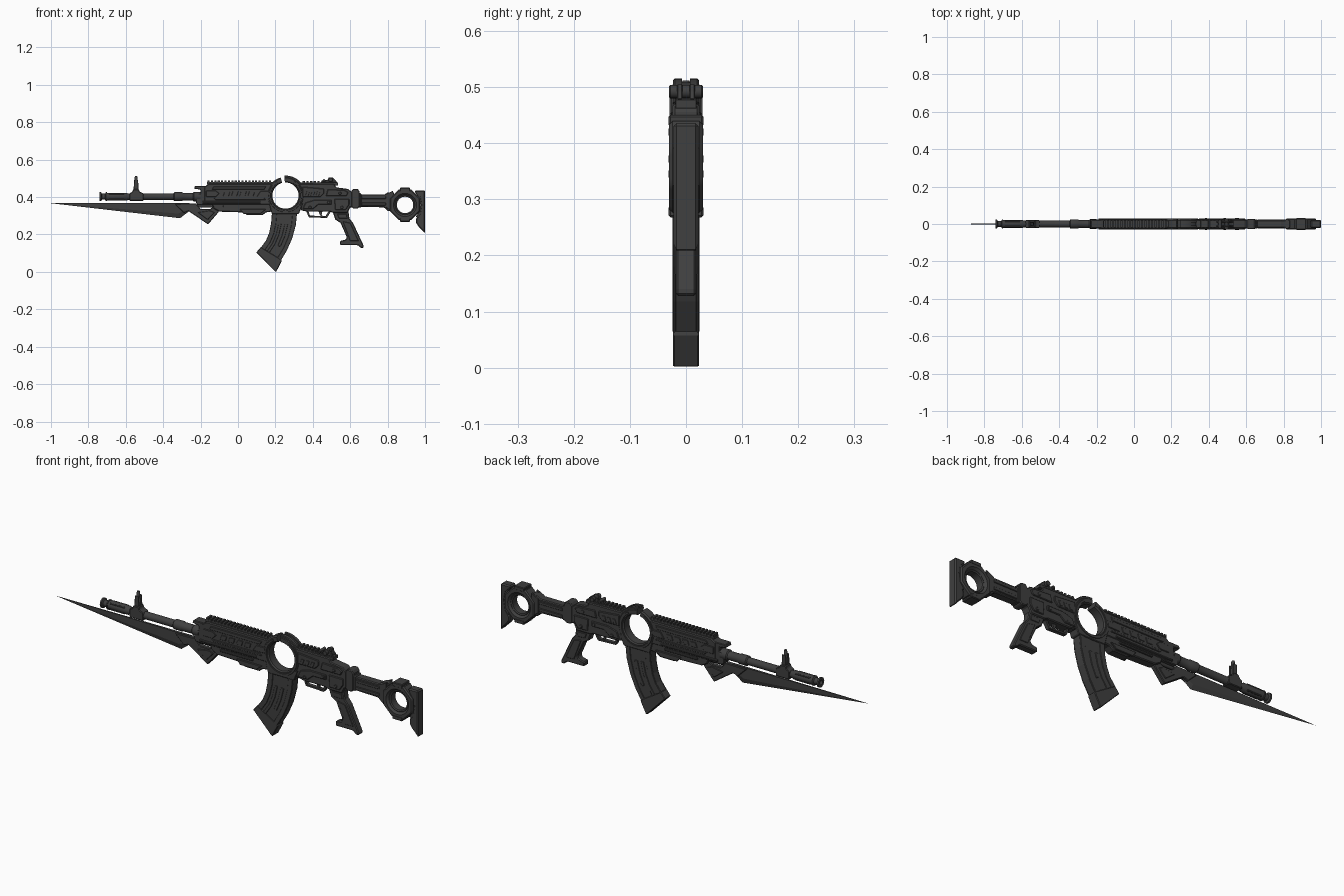
import bpy, bmesh
from math import sin, cos, pi, radians

dark = bpy.data.materials.new("dark_metal")
dark.diffuse_color = (0.05, 0.05, 0.05, 1)


def finish(name, bm, bevel=0, smooth=False):
    bmesh.ops.remove_doubles(bm, verts=bm.verts, dist=1e-5)
    bmesh.ops.recalc_face_normals(bm, faces=bm.faces)
    me = bpy.data.meshes.new(name)
    bm.to_mesh(me)
    bm.free()
    me.materials.append(dark)
    ob = bpy.data.objects.new(name, me)
    bpy.context.collection.objects.link(ob)
    if bevel:
        m = ob.modifiers.new("edge", "BEVEL")
        m.width, m.segments, m.limit_method, m.angle_limit = bevel, 1, "ANGLE", radians(40)
    if smooth:
        bpy.ops.object.select_all(action="DESELECT")
        ob.select_set(True)
        bpy.context.view_layer.objects.active = ob
        bpy.ops.object.shade_smooth_by_angle(angle=radians(35))
    return ob


def prisms(name, outlines, y1, y0=None, bevel=0.0):
    """Extrude x-z outlines; with y0 given, a copy sits on each side."""
    bm = bmesh.new()
    for pts in outlines:
        for a, b in ([(-y1, y1)] if y0 is None else [(y0, y1), (-y1, -y0)]):
            A = [bm.verts.new((x, a, z)) for x, z in pts]
            B = [bm.verts.new((x, b, z)) for x, z in pts]
            bm.faces.new(A)
            bm.faces.new(B[::-1])
            for i in range(len(pts)):
                j = (i + 1) % len(pts)
                bm.faces.new((A[i], A[j], B[j], B[i]))
    return finish(name, bm, bevel)


def rect(x0, x1, z0, z1, s=0.0):
    return [(x0, z0), (x1, z0), (x1 + s, z1), (x0 + s, z1)]


def lathe(name, prof, c, axis="x", n=24, a0=0, a1=360, octagon=None):
    """Spin a closed (radius, offset) profile about an axis."""
    bm = bmesh.new()
    full = a1 - a0 >= 360
    rows = []
    for i in range(n if full else n + 1):
        t = radians(a0 + (a1 - a0) * i / n)
        row = []
        for r, a in prof:
            if octagon and r >= octagon:
                r *= cos(pi / 8) / cos((t + pi / 8) % (pi / 4) - pi / 8)
            u, v = r * cos(t), r * sin(t)
            p = {"x": (a, u, v), "y": (u, a, v), "z": (u, v, a)}[axis]
            row.append(bm.verts.new([p[k] + c[k] for k in range(3)]))
        rows.append(row)
    for i in range(n):
        A, B = rows[i], rows[(i + 1) % len(rows)]
        for k in range(len(prof)):
            j = (k + 1) % len(prof)
            bm.faces.new((A[k], A[j], B[j], B[k]))
    if not full:
        bm.faces.new(rows[0])
        bm.faces.new(rows[-1][::-1])
    return finish(name, bm, smooth=True)


def rod(name, x0, x1, r, y=0, z=0.402, n=20):
    return lathe(name, [(0, x0), (r, x0), (r, x1), (0, x1)], (0, y, z), n=n)


def pin(name, x, z, r, y, n=16):
    return lathe(name, [(0, -y), (r - .002, -y), (r, .002 - y), (r, y - .002), (r - .002, y), (0, y)],
                 (x, 0, z), "y", n)


# blade: flat spine with a ground lower edge
bm = bmesh.new()
tip = bm.verts.new((-1, 0, .367))
edge = [bm.verts.new((x, 0, z)) for x, z in ((-.31, .287), (-.26, .325))]
sides = []
for s in (-1, 1):
    v = [bm.verts.new((x, s * .007, z)) for x, z in ((-.26, .367), (-.26, .338), (-.32, .312))]
    bm.faces.new((tip, v[0], v[1], v[2]))
    bm.faces.new((tip, v[2], edge[0]))
    bm.faces.new((v[2], v[1], edge[1], edge[0]))
    sides.append(v)
bm.faces.new((tip, sides[0][0], sides[1][0]))
bm.faces.new((sides[0][0], sides[0][1], edge[1], sides[1][1], sides[1][0]))
finish("blade", bm)
prisms("blade_holder", [[(-.34, .364), (-.29, .315), (-.265, .325), (-.16, .254), (-.105, .318), (-.09, .35),
                         (-.13, .35), (-.15, .336), (-.2, .336), (-.225, .366)]], .012, bevel=.003)
prisms("blade_holder_plate", [[(-.215, .318), (-.162, .278), (-.125, .318), (-.15, .328)]], .015, .01, .002)
rod("blade_latch", -.22, -.1, .008, z=.352, n=12)

# muzzle and barrel
lathe("muzzle_ring", [(.011, -.74), (.024, -.74), (.024, -.732), (.016, -.728), (.016, -.71), (.024, -.706),
                      (.024, -.70), (.011, -.70)], (0, 0, .402))
rod("barrel_core", -.715, .16, .013)
lathe("barrel_shroud", [(.014, -.705), (.021, -.705), (.021, -.595), (.018, -.59), (.018, -.345), (.024, -.34),
                        (.024, -.3), (.021, -.295), (.021, -.24), (.026, -.235), (.026, -.2), (.014, -.2)], (0, 0, .402))
for i in range(4):
    rod(f"shroud_rib_{i}", -.69, -.61, .004, .02 * cos(pi / 4 + i * pi / 2), .402 + .02 * sin(pi / 4 + i * pi / 2), 8)

# front sight
prisms("front_sight_base", [[(-.58, .38), (-.505, .38), (-.505, .42), (-.525, .428), (-.53, .442), (-.56, .442),
                             (-.565, .428), (-.58, .42)]], .021, bevel=.003)
lathe("front_sight_post", [(0, .43), (.011, .43), (.011, .47), (.008, .475), (.008, .505), (.006, .512), (0, .512)],
      (-.545, 0, 0), "z", 12)
prisms("front_sight_ears", [[(-.558, .44), (-.532, .44), (-.534, .492), (-.556, .492)]], .014, .009, .002)

# handguard
prisms("handguard_front", [[(-.225, .37), (-.215, .357), (-.14, .357), (-.14, .46), (-.23, .46), (-.235, .445),
                            (-.2, .44), (-.2, .42), (-.225, .415)]], .023, bevel=.003)
prisms("handguard_upper", [[(-.18, .375), (-.16, .36), (.17, .36), (.185, .375), (.172, .408), (.2, .472),
                            (-.155, .472), (-.18, .455)]], .025, bevel=.004)
prisms("handguard_lower", [[(-.14, .365), (.2, .365), (.2, .325), (.15, .318), (.13, .303), (.05, .303), (.025, .318),
                            (-.1, .322), (-.13, .338)]], .022, bevel=.004)
prisms("handguard_panels", [rect(-.14, .14, .44, .457, .01), rect(-.12, .15, .385, .396, -.01),
                            rect(-.08, .1, .346, .356), [(.03, .31), (.12, .31), (.15, .335), (.01, .335)],
                            [(-.17, .40), (-.12, .40), (-.1, .42), (-.12, .435), (-.17, .435)],
                            [(.1, .402), (.165, .402), (.17, .432), (.12, .432)]], .029, .02, .002)
prisms("handguard_vents", [rect(-.08 + .044 * i, -.05 + .044 * i, .405, .43, .008) for i in range(4)], .0275, .02, .0015)
rod("left_side_tube", -.19, .12, .006, -.024, .372, 10)
rod("right_side_tube", -.19, .12, .006, .024, .372, 10)
prisms("top_rail", [rect(-.165, .2, .468, .48)], .017)
prisms("top_rail_teeth", [rect(-.163 + .0182 * i, -.152 + .0182 * i, .478, .489) for i in range(19)], .019)

# central open ring, split at the top
C = (.254, 0, .408)
lathe("central_ring", [(.07, -.02), (.075, -.026), (.094, -.026), (.1, -.02), (.1, .02), (.094, .026),
                       (.075, .026), (.07, .02)], C, "y", 56, 105, 453)
for s in (-1, 1):
    lathe("ring_cap_left" if s < 0 else "ring_cap_right",
          [(.08, s * .007), (.107, s * .007), (.107, s * .02), (.104, s * .023), (.08, s * .023)], C, "y", 12, 38, 93)
    lathe("ring_trim_left" if s < 0 else "ring_trim_right",
          [(.078, s * .024), (.09, s * .024), (.088, s * .029), (.08, s * .029)], C, "y", 36, 120, 420)
prisms("magazine_well", [[(.165, .37), (.18, .31), (.325, .31), (.35, .37), (.318, .35), (.285, .33), (.254, .326),
                          (.223, .33), (.19, .35)]], .026, bevel=.003)

# curved magazine
L = [(.182, .325), (.177, .26), (.167, .21), (.15, .168), (.122, .13)]
R = [(.317, .325), (.309, .25), (.29, .18), (.263, .118), (.23, .062)]


def band(f0, f1, lo=0, hi=5):
    mix = lambda f: [tuple(a[k] + (b[k] - a[k]) * f for k in (0, 1)) for a, b in zip(L, R)][lo:hi]
    return mix(f0) + mix(f1)[::-1]


prisms("magazine", [band(0, 1)], .021, bevel=.003)
prisms("magazine_ribs", [band(.0, .2), band(.3, .42, 1), band(.55, .68, 1, 4), band(.82, 1)], .0237, .018, .0015)
prisms("magazine_base", [[(.122, .133), (.098, .104), (.2, 0), (.206, .004), (.235, .06), (.228, .068)]],
       .0235, bevel=.003)

# receiver
prisms("receiver", [[(.335, .33), (.37, .322), (.49, .322), (.51, .315), (.585, .315), (.6, .345), (.66, .345),
                     (.66, .42), (.61, .425), (.59, .443), (.525, .452), (.515, .47), (.33, .472), (.305, .48),
                     (.34, .43)]], .024, bevel=.004)
prisms("receiver_panels", [[(.345, .335), (.40, .335), (.43, .36), (.50, .36), (.50, .385), (.41, .385), (.36, .37)],
                           [(.345, .40), (.44, .40), (.46, .42), (.46, .445), (.345, .455)],
                           [(.47, .405), (.58, .405), (.59, .425), (.57, .437), (.48, .442)],
                           [(.52, .33), (.575, .33), (.595, .36), (.595, .39), (.515, .39)]], .029, .02, .003)
prisms("receiver_slots", [rect(.36 + .028 * i, .376 + .028 * i, .408, .43, .008) for i in range(3)], .0305, .02, .001)
prisms("rear_collar", [[(.605, .35), (.615, .338), (.64, .338), (.65, .35), (.65, .43), (.64, .444), (.615, .444),
                        (.605, .43)]], .027, bevel=.004)
for i, (x, z) in enumerate(((.385, .345), (.485, .372), (.555, .345), (.545, .42))):
    pin(f"receiver_pin_{i}", x, z, .008, .031)

# rear sight
prisms("rear_sight_rail", [rect(.33, .535, .462, .478)] + [rect(.345 + .02 * i, .357 + .02 * i, .476, .486)
                                                           for i in range(5)], .019, bevel=.001)
prisms("rear_sight_leaf", [[(.44, .478), (.53, .478), (.52, .492), (.505, .505), (.485, .505), (.48, .492),
                            (.45, .49)]], .016, .006, .002)
pin("rear_sight_knob", .495, .492, .012, .03)
pin("rear_sight_small_knob", .46, .488, .008, .024)

# trigger, guard and grip
prisms("trigger_guard", [[(.365, .325), (.378, .292), (.475, .288), (.498, .325), (.485, .325), (.468, .298),
                          (.385, .301), (.377, .325)]], .01, bevel=.001)
prisms("trigger", [[(.43, .325), (.452, .325), (.447, .308), (.452, .297), (.444, .297), (.435, .31)]], .005)
prisms("grip", [[(.505, .325), (.59, .325), (.596, .285), (.615, .262), (.672, .14), (.672, .128), (.655, .128),
                 (.64, .143), (.545, .143), (.545, .165), (.575, .172), (.582, .185), (.548, .262), (.52, .28)]],
       .018, bevel=.004)
prisms("grip_panels", [[(.56, .27), (.60, .262), (.645, .165), (.6, .165)], [(.54, .285), (.585, .285), (.58, .31),
                                                                          (.53, .31)]], .0205, .015, .002)

# stock with bored octagon
prisms("stock_neck", [[(.645, .348), (.78, .345), (.80, .325), (.835, .325), (.835, .425), (.80, .425), (.785, .415),
                       (.645, .415)]], .021, bevel=.004)
prisms("stock_neck_panels", [rect(.66, .79, .39, .404), rect(.66, .79, .355, .37),
                             [(.79, .345), (.83, .32), (.83, .435), (.79, .415)]], .025, .015, .002)
lathe("stock_octagon", [(.046, -.012), (.062, -.03), (.082, -.03), (.088, -.024), (.088, .024), (.082, .03),
                        (.062, .03), (.046, .012)], (.893, 0, .358), "y", 48, octagon=.08)
lathe("stock_bore_ring", [(.044, -.018), (.05, -.021), (.056, -.018), (.056, .018), (.05, .021), (.044, .018)],
      (.893, 0, .358), "y", 36)
prisms("stock_clamps", [rect(.865, .92, .43, .45), rect(.865, .92, .268, .288)], .031, bevel=.003)
prisms("stock_bridge", [[(.945, .43), (.985, .435), (.985, .28), (.95, .295), (.97, .325), (.975, .358), (.965, .395)]],
       .021, bevel=.003)
prisms("butt_plate", [[(.945, .436), (1, .436), (1, .205), (.985, .222), (.965, .242), (.952, .262), (.952, .285),
                       (.97, .31), (.978, .358), (.97, .4), (.945, .425)]], .022, bevel=.007)
